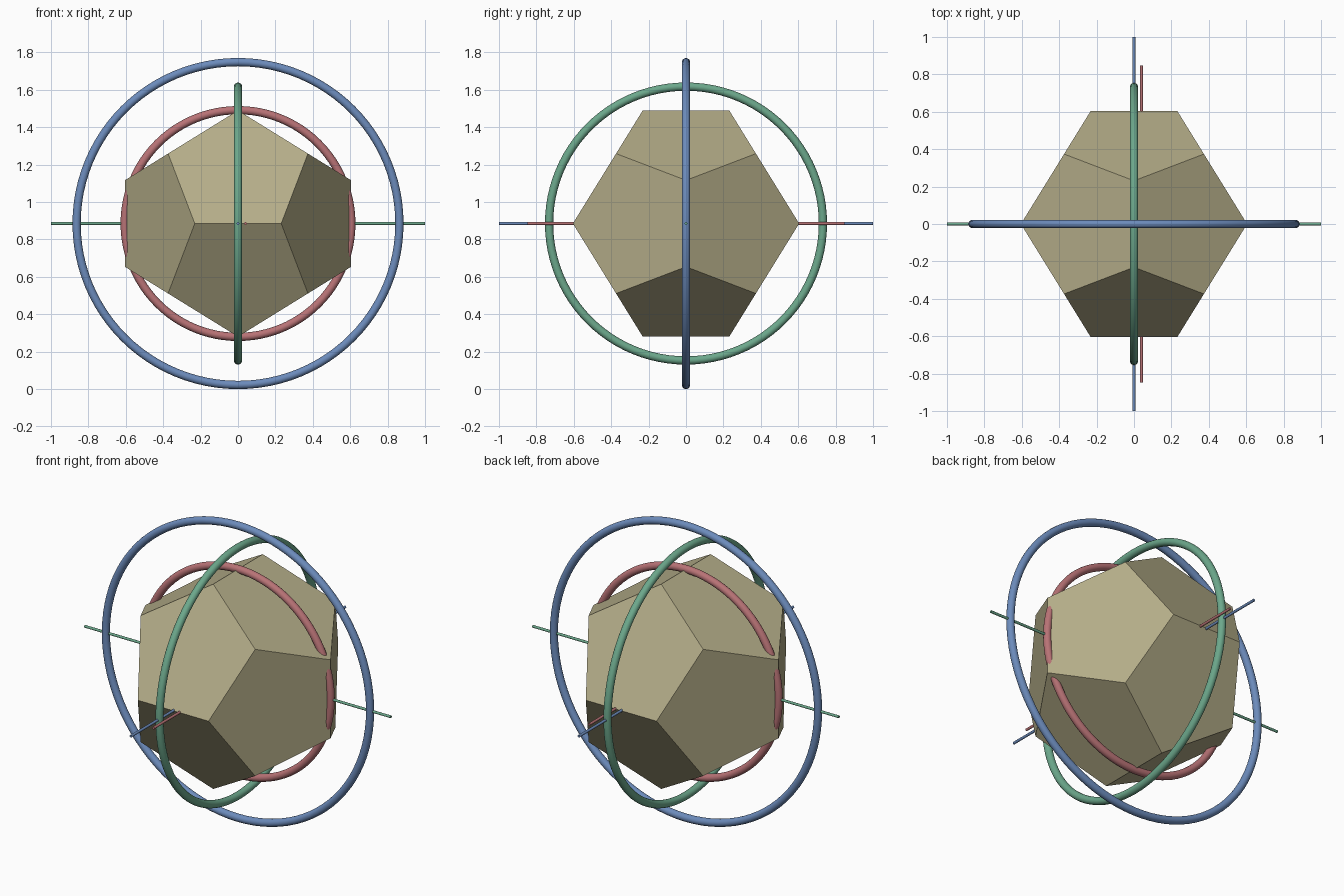
import bpy, bmesh, math
from mathutils import Vector

if "Cube" in bpy.data.objects:
    bpy.data.objects.remove(bpy.data.objects["Cube"])

CZ = 0.885            # height of the common centre
TUBE = 0.022          # ring thickness radius
ROD = 0.0075          # axle radius
PHI = (1 + math.sqrt(5)) / 2


def material(name, rgb):
    m = bpy.data.materials.new(name)
    m.diffuse_color = (*rgb, 1)
    m.use_nodes = True
    m.node_tree.nodes["Principled BSDF"].inputs["Base Color"].default_value = m.diffuse_color
    return m


SAND = material("sand", (0.46, 0.42, 0.25))
RED = material("red", (0.48, 0.17, 0.18))
GREEN = material("green", (0.15, 0.39, 0.26))
BLUE = material("blue", (0.15, 0.26, 0.50))

# rotations that turn the z axis of a primitive onto x or y
TURN = {"x": (0, math.pi / 2, 0), "y": (math.pi / 2, 0, 0)}


def finish(name, mat):
    ob = bpy.context.object
    ob.name = name
    ob.data.materials.append(mat)
    bpy.ops.object.shade_smooth_by_angle(angle=math.radians(40))


def ring(name, axis, outer, mat):
    bpy.ops.mesh.primitive_torus_add(
        major_segments=96, minor_segments=16, major_radius=outer - TUBE,
        minor_radius=TUBE, location=(0, 0, CZ), rotation=TURN[axis])
    finish(name, mat)


def rod(name, axis, half, mat, x=0):
    bpy.ops.mesh.primitive_cylinder_add(
        vertices=16, radius=ROD, depth=2 * half,
        location=(x, 0, CZ), rotation=TURN[axis])
    finish(name, mat)


# dodecahedron core: cube corners plus three golden rectangles, hulled
a = 0.605 / PHI
bm = bmesh.new()
signs = (-1, 1)
for s in signs:
    for t in signs:
        for u in signs:
            bm.verts.new(Vector((s, t, u)) * a)
        p, q = s * a / PHI, t * a * PHI
        for co in ((p, q, 0), (0, p, q), (q, 0, p)):
            bm.verts.new(co)
bmesh.ops.convex_hull(bm, input=bm.verts[:])
bmesh.ops.dissolve_limit(bm, angle_limit=math.radians(5),
                         verts=bm.verts[:], edges=bm.edges[:])
bmesh.ops.recalc_face_normals(bm, faces=bm.faces[:])
mesh = bpy.data.meshes.new("core")
bm.to_mesh(mesh)
bm.free()
core = bpy.data.objects.new("dodecahedron_core", mesh)
core.location.z = CZ
mesh.materials.append(SAND)
bpy.context.collection.objects.link(core)

# three nested rings
ring("inner_ring", "y", 0.628, RED)
ring("middle_ring", "x", 0.754, GREEN)
ring("outer_ring", "y", CZ, BLUE)

# axle of each ring
rod("inner_axle", "y", 0.847, RED, x=0.04)
rod("middle_axle", "x", 1.0, GREEN)
rod("outer_axle", "y", 1.0, BLUE)
